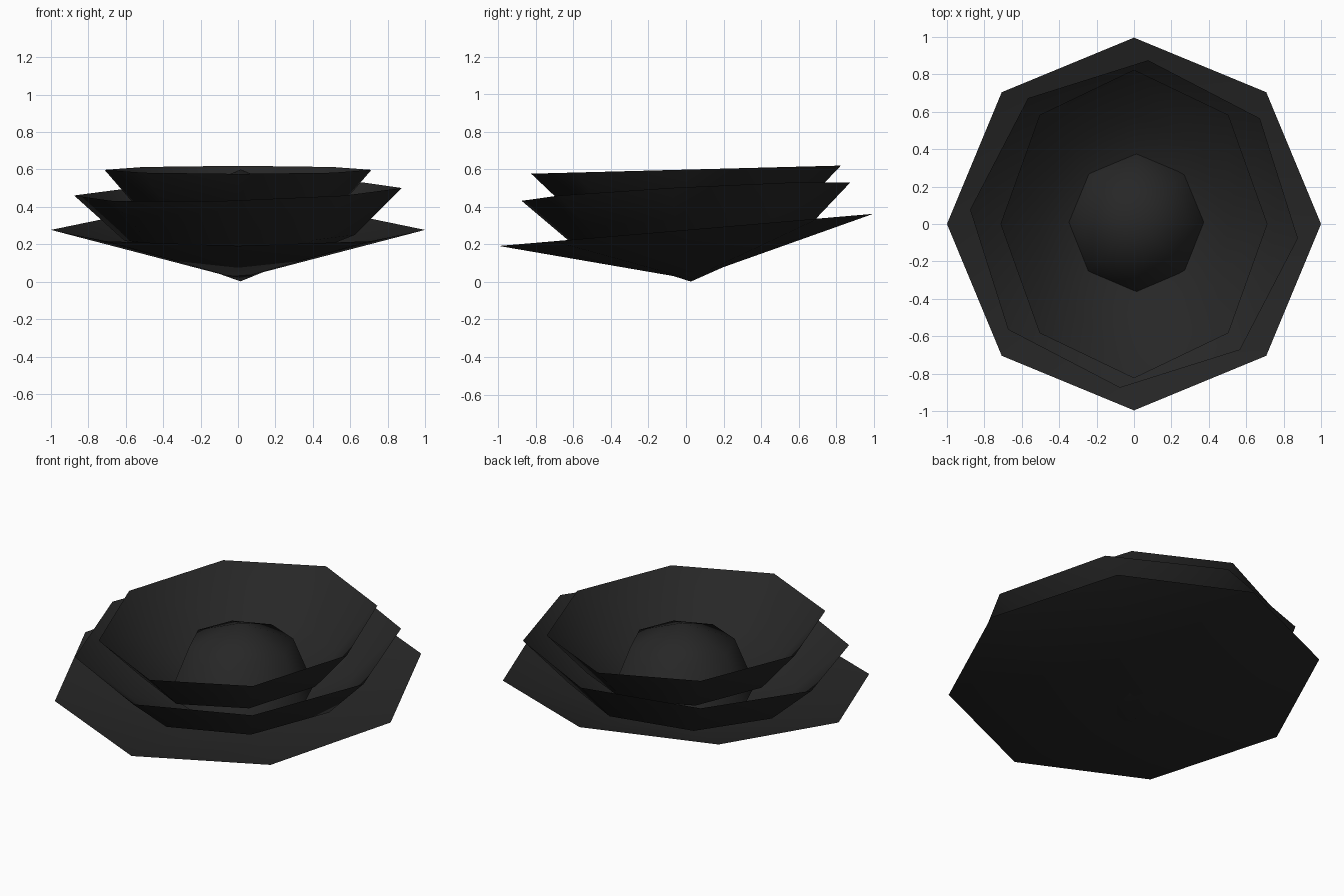
import bpy, bmesh
from math import sin, cos, radians, pi

cube = bpy.data.objects.get("Cube")
if cube:
    bpy.data.objects.remove(cube, do_unlink=True)

SIDES = 8

charcoal = bpy.data.materials.new("charcoal")
charcoal.use_nodes = True
colour = (0.02, 0.02, 0.02, 1)
charcoal.diffuse_color = colour
charcoal.node_tree.nodes["Principled BSDF"].inputs["Base Color"].default_value = colour


def lathe(name, tip_z, rings, location, tilt=(0, 0, 0), scale=(1, 1, 1)):
    """Octagonal shell from a tip through (radius, z) rings, smooth shaded."""
    bm = bmesh.new()
    tip = bm.verts.new((0, 0, tip_z))
    previous = None
    for radius, z in rings:
        angles = [2 * pi * i / SIDES for i in range(SIDES)]
        ring = [bm.verts.new((radius * cos(a), radius * sin(a), z)) for a in angles]
        for i in range(SIDES):
            j = (i + 1) % SIDES
            if previous:
                bm.faces.new((previous[i], ring[i], ring[j], previous[j]))
            else:
                bm.faces.new((tip, ring[i], ring[j]))
        previous = ring
    for face in bm.faces:
        face.smooth = True
    mesh = bpy.data.meshes.new(name)
    bm.to_mesh(mesh)
    bm.free()
    mesh.materials.append(charcoal)
    obj = bpy.data.objects.new(name, mesh)
    obj.location = location
    obj.rotation_euler = [radians(a) for a in tilt]
    obj.scale = scale
    bpy.context.collection.objects.link(obj)
    return obj


# Three nested petal layers, each placed by the centre of its rim
lathe("outer_petals", -0.262, [(1.0, 0)], (0, 0, 0.277), (4.9, 0, 0))
lathe("middle_petals", -0.48, [(0.62, -0.245), (0.88, 0)],
      (0, 0, 0.481), (3.2, -1.3, -5))
lathe("inner_petals", -0.48, [(0.58, -0.245), (0.825, 0)],
      (0, 0, 0.598), (1.5, 0, 0), (0.865, 1, 1))

# Domed heart of the flower
lathe("flower_centre", 0.4, [(0.283, 0.283), (0.395, 0)], (0.015, 0.01, 0.2))
